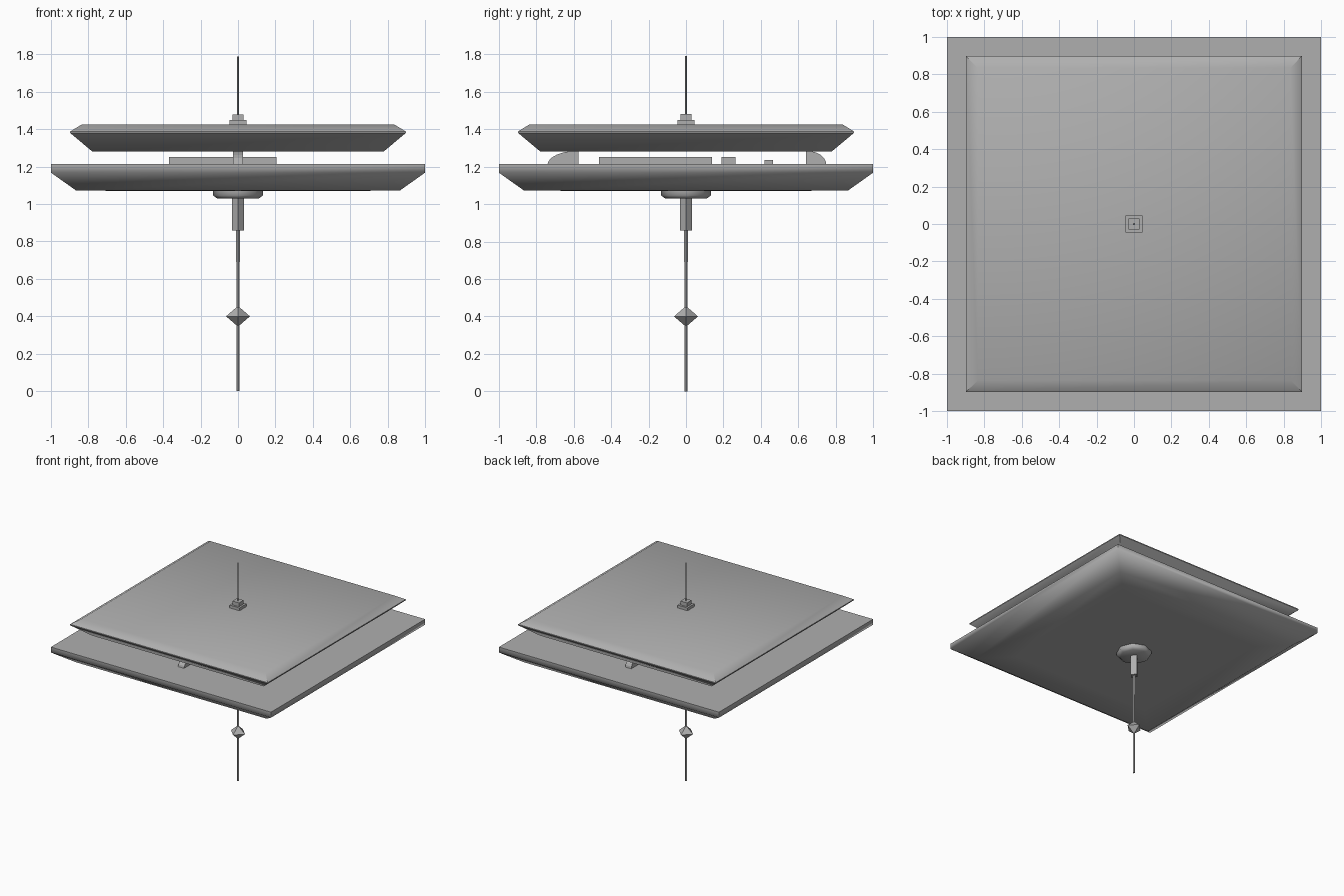
import bpy, bmesh, math

if "Cube" in bpy.data.objects:
    bpy.data.objects.remove(bpy.data.objects["Cube"])

grey = bpy.data.materials.new("dark_grey")
grey.diffuse_color = (0.43, 0.43, 0.43, 1)
grey.use_nodes = True
grey.node_tree.nodes["Principled BSDF"].inputs["Base Color"].default_value = grey.diffuse_color


def finish(name, bm, smooth=0):
    bmesh.ops.recalc_face_normals(bm, faces=bm.faces)
    me = bpy.data.meshes.new(name)
    bm.to_mesh(me)
    bm.free()
    me.materials.append(grey)
    ob = bpy.data.objects.new(name, me)
    bpy.context.collection.objects.link(ob)
    if smooth:
        bpy.ops.object.select_all(action='DESELECT')
        ob.select_set(True)
        bpy.context.view_layer.objects.active = ob
        bpy.ops.object.shade_smooth_by_angle(angle=math.radians(smooth))
    return ob


def stack(name, sides, profile, smooth=0, square=False):
    """Rings of (radius, z) joined into a closed solid; square uses half-width."""
    bm = bmesh.new()
    k = math.sqrt(2) if square else 1
    off = math.pi / 4 if square else 0
    rings = []
    for r, z in profile:
        rings.append([bm.verts.new((k * r * math.cos(off + 2 * math.pi * i / sides),
                                    k * r * math.sin(off + 2 * math.pi * i / sides), z))
                      for i in range(sides)])
    for a, b in zip(rings, rings[1:]):
        for i in range(sides):
            j = (i + 1) % sides
            bm.faces.new((a[i], a[j], b[j], b[i]))
    bm.faces.new(rings[0])
    bm.faces.new(rings[-1])
    return finish(name, bm, smooth)


def box(name, x0, x1, y0, y1, z0, z1):
    bm = bmesh.new()
    bmesh.ops.create_cube(bm, size=1)
    for v in bm.verts:
        v.co = ((x0 + x1) / 2 + v.co.x * (x1 - x0),
                (y0 + y1) / 2 + v.co.y * (y1 - y0),
                (z0 + z1) / 2 + v.co.z * (z1 - z0))
    return finish(name, bm)


def fin(name, y_tip, y_back, half, z0, z1):
    """Quarter-round block: low at y_tip, full height at y_back."""
    pts = [(y_back, z0)]
    for i in range(7):
        a = math.pi / 2 * i / 6
        pts.append((y_back + (y_tip - y_back) * math.cos(a), z0 + (z1 - z0) * math.sin(a)))
    bm = bmesh.new()
    sides = [[bm.verts.new((x, y, z)) for y, z in pts] for x in (-half, half)]
    bm.faces.new(sides[0])
    bm.faces.new(sides[1])
    for i in range(len(pts)):
        j = (i + 1) % len(pts)
        bm.faces.new((sides[0][i], sides[0][j], sides[1][j], sides[1][i]))
    return finish(name, bm)


# The two square slabs
stack("lower_slab", 4, [(0.65, 1.071), (0.865, 1.072), (1.0, 1.168), (1.0, 1.213)], 60, True)
stack("upper_slab", 4, [(0.78, 1.282), (0.897, 1.38), (0.897, 1.388), (0.835, 1.426)], 42, True)

# Blocks and fins between the slabs
fin("front_fin", -0.74, -0.575, 0.027, 1.21, 1.285)
fin("back_fin", 0.75, 0.64, 0.027, 1.21, 1.285)
box("large_block", -0.37, 0.02, -0.465, 0.14, 1.21, 1.252)
box("middle_block", -0.02, 0.205, 0.19, 0.265, 1.21, 1.252)
box("small_block", -0.115, -0.02, 0.42, 0.465, 1.21, 1.235)

# Stepped mast on the roof
stack("mast_base", 4, [(0.046, 1.42), (0.046, 1.449)], 0, True)
stack("mast_step", 4, [(0.03, 1.449), (0.03, 1.48)], 0, True)
stack("mast", 4, [(0.006, 1.48), (0.005, 1.79)])

# Hub, stem and spindle underneath
stack("hub", 8, [(0.11, 1.029), (0.133, 1.046), (0.133, 1.076)], 60)
stack("stem", 4, [(0.033, 0.86), (0.033, 1.035)])
stack("upper_rod", 4, [(0.011, 0.69), (0.011, 0.862)])
stack("lower_rod", 4, [(0.008, 0.0), (0.008, 0.692)])
stack("bead", 4, [(0.006, 0.35), (0.064, 0.4), (0.006, 0.45)])
